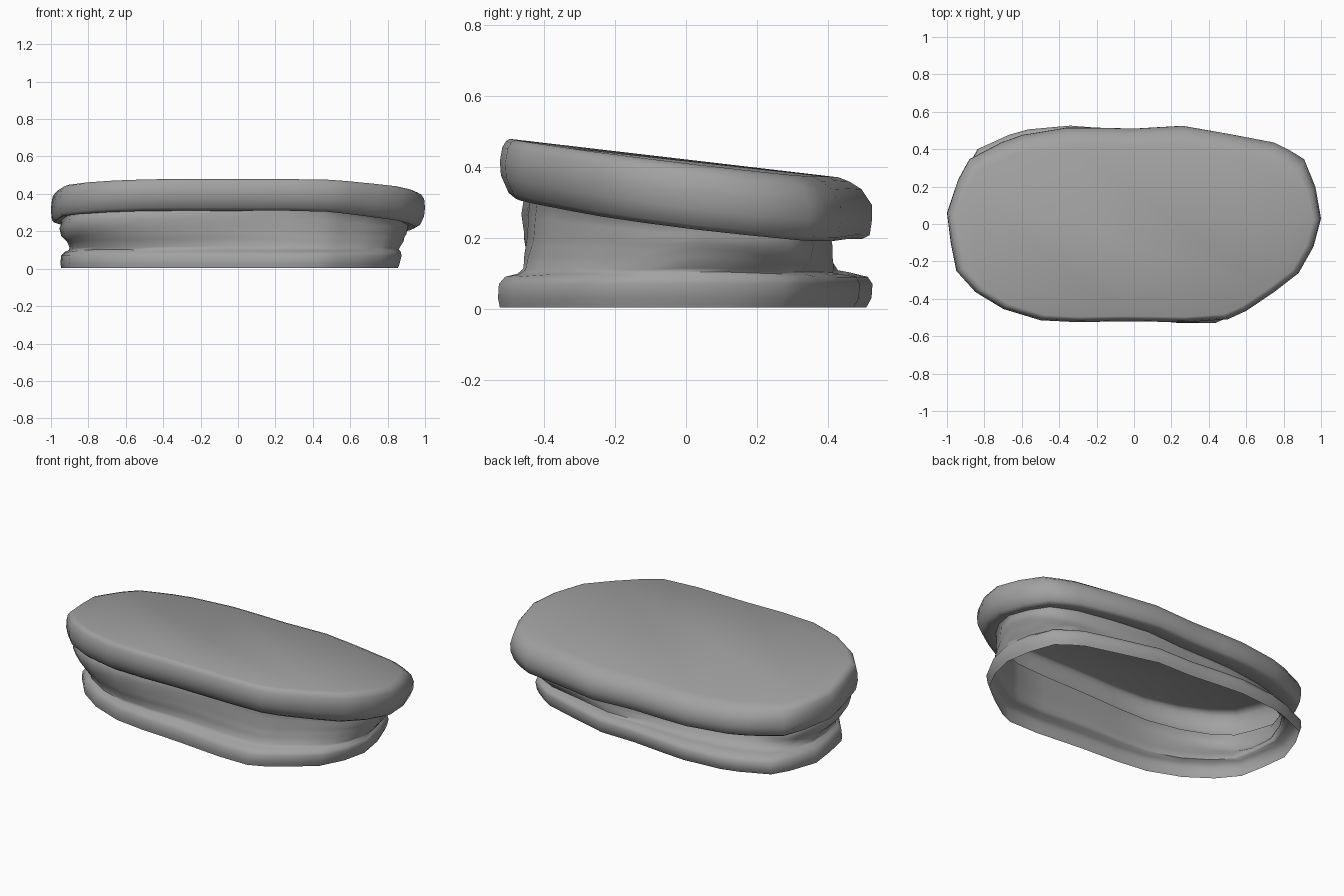
import bpy, bmesh, math

# Plan outline, counter-clockwise from the right end
OUTLINE = [(1, .03), (.97, .2), (.91, .35), (.83, .4), (.75, .44), (.5, .488), (.26, .53),
           (0, .515), (-.2, .52), (-.36, .52), (-.6, .48), (-.71, .44), (-.88, .35), (-.94, .24),
           (-1, .06), (-.98, -.1), (-.95, -.25), (-.85, -.36), (-.7, -.45), (-.5, -.51),
           (-.3, -.52), (-.05, -.515), (.28, -.52), (.5, -.505), (.6, -.46), (.75, -.36),
           (.88, -.26), (.96, -.12)]
SLOPE = -.117
grey = bpy.data.materials.new("grey")
grey.diffuse_color = (.36, .36, .36, 1)


def ring(bm, z, tilt, x0, x1, y0, y1, shear=0, droop=.05, wave=0):
    verts = []
    for px, py in OUTLINE:
        x = px * (x1 if px > 0 else -x0)
        y = py / .53 * (y1 if py > 0 else -y0 * .53 / .52)
        a = math.atan2(py * 2, px)
        w = wave * (math.sin(3 * a + 1) + .6 * math.sin(7 * a))
        zz = z + SLOPE * tilt * y - tilt * droop * max(0, x - .4) + w
        yy = y * (1 - .35 * abs(shear)) - shear * x
        verts.append(bm.verts.new((x, yy, zz)))
    return verts


def loft(name, levels, closed_top=False):
    bm = bmesh.new()
    rings = [ring(bm, *lv) for lv in levels]
    n = len(OUTLINE)
    for r, s in zip(rings, rings[1:]):
        for i in range(n):
            j = (i + 1) % n
            bm.faces.new((r[i], r[j], s[j], s[i]))
    if closed_top:
        # nearly flat top, creased diagonally from the front edge
        rim = rings[-1]
        start, end = n - 6, 10
        front_left = [rim[i] for i in range(end, start + 1)]
        back_right = rim[start:] + rim[:end + 1]
        mid = bm.verts.new((rim[start].co + rim[end].co) / 2)
        mid.co.z -= .008
        bm.faces.new(front_left + [mid])
        bm.faces.new(back_right + [mid])
    me = bpy.data.meshes.new(name)
    bm.to_mesh(me)
    bm.free()
    me.materials.append(grey)
    ob = bpy.data.objects.new(name, me)
    bpy.context.collection.objects.link(ob)
    bpy.ops.object.select_all(action='DESELECT')
    ob.select_set(True)
    bpy.context.view_layer.objects.active = ob
    bpy.ops.object.shade_smooth_by_angle(angle=math.radians(60))


# Open-bottomed base roll and folded neck:
# z, tilt, xmin, xmax, ymin, ymax, shear, droop, wave
loft("base_and_neck", [
    (.004, 0, -.945, .855, -.52, .505, .08),
    (.03, 0, -.95, .865, -.525, .52, .08),
    (.07, 0, -.945, .875, -.522, .523, .08),
    (.09, 0, -.925, .87, -.505, .51, .075),
    (.1, 0, -.905, .86, -.47, .46, .06, 0, .003),
    (.11, .1, -.90, .865, -.455, .43, .04, 0, .004),
    (.14, .3, -.91, .885, -.455, .42, .01, 0, .006),
    (.16, .5, -.925, .89, -.455, .415, -.01, 0, .01),
    (.18, .6, -.945, .9, -.455, .412, -.02, .02, .01),
    (.22, .8, -.955, .905, -.46, .41, -.035, .04, .004),
    (.245, 1, -.945, .905, -.455, .405, -.035),
    (.262, 1, -.95, .91, -.45, .41, -.02),
])

# Tilted cap with rounded rim
loft("tilted_lid", [
    (.262, 1, -.95, .91, -.45, .41, -.02),
    (.254, 1, -.985, .95, -.48, .495),
    (.268, 1, -.995, .975, -.5, .518),
    (.315, 1, -1, .995, -.522, .525),
    (.355, 1, -.998, 1, -.525, .524, 0, .04),
    (.395, 1, -.99, .995, -.518, .495, 0, .03),
    (.413, 1, -.975, .98, -.508, .46, 0, .025),
    (.421, 1, -.95, .96, -.497, .43, 0, .02),
], closed_top=True)
